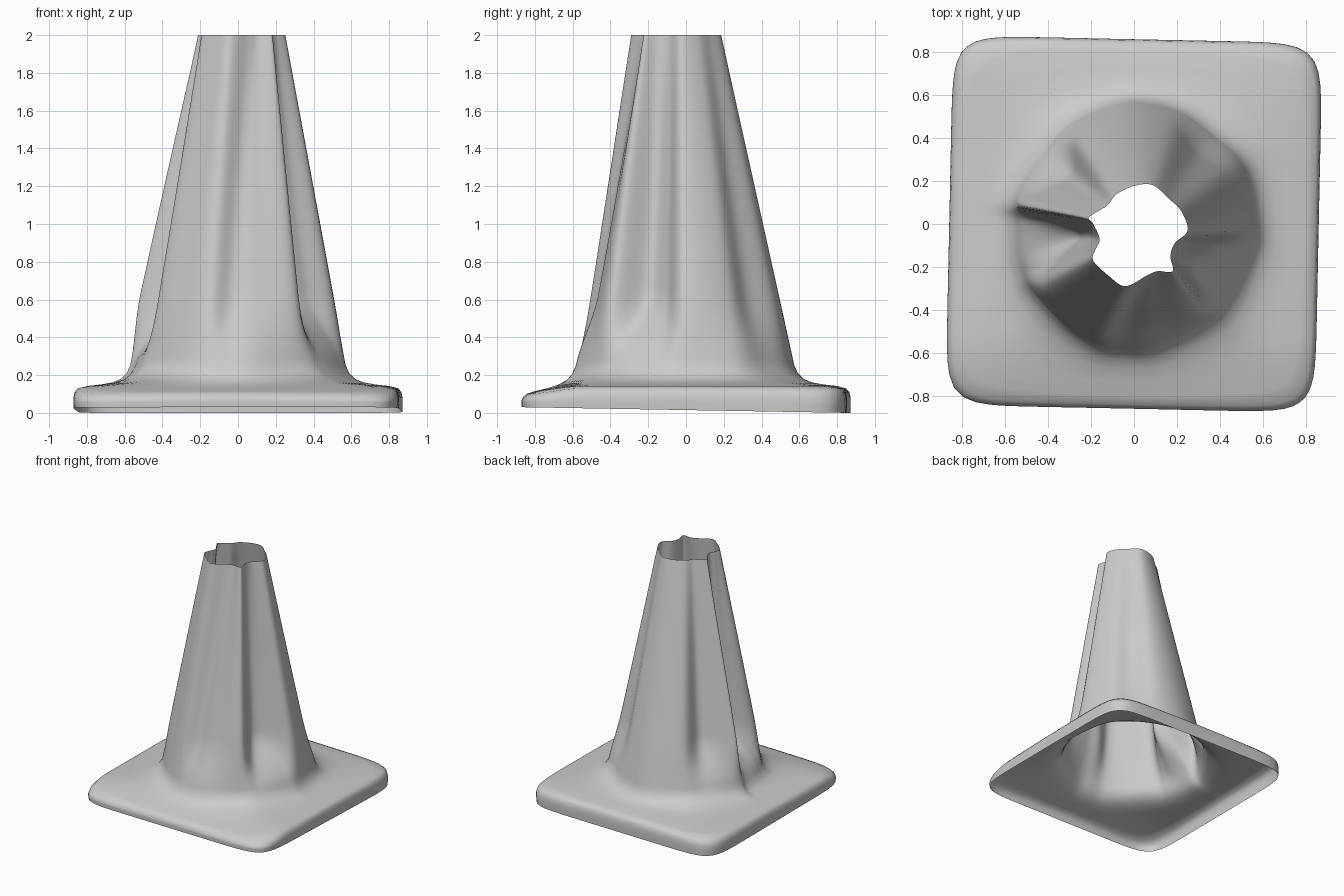
import bpy, bmesh, math
from mathutils import Vector

old = bpy.data.objects.get("Cube")
if old:
    bpy.data.objects.remove(old)

# Folds around the cone: foot x, foot y, rim x, rim y, inward dent
FOLDS = [
    (.57, -.01, .25, -.03, 0),       # left ridge
    (.52, .27, .22, .06, .03),
    (.37, .42, .16, .12, .09),
    (.19, .54, .09, .18, 0),
    (-.05, .57, .01, .18, 0),        # back
    (-.3, .47, -.08, .14, 0),
    (-.42, .34, -.12, .09, .2),      # back right valley
    (-.52, .2, -.15, .07, .08),
    (-.57, .09, -.21, .03, -.05),    # right ridge
    (-.55, .01, -.19, 0, .3),
    (-.54, -.12, -.16, -.07, .45),   # deep right valley
    (-.52, -.22, -.18, -.12, .27),
    (-.48, -.31, -.19, -.17, 0),     # front right ridge
    (-.33, -.47, -.12, -.24, 0),
    (-.18, -.56, -.04, -.29, 0),     # front
    (-.06, -.58, .06, -.24, .09),
    (.1, -.57, .11, -.22, .07),
    (.35, -.45, .18, -.22, 0),       # front left ridge
    (.45, -.34, .17, -.15, .32),
    (.54, -.15, .19, -.09, .24),
]
STEPS, ROWS = 8, 44
FOOT, TOP, HALF = .25, 2, .86

# Base profile: share of the way from cone foot to square rim, height
FLANGE = [(1, 0), (1.004, .04), (1.003, .08), (.985, .11), (.94, .13),
          (.8, .142), (.55, .15), (.32, .162), (.17, .18), (.07, .208)]


def smooth(u):
    u = max(0, min(1, u))
    return u * u * (3 - 2 * u)


def spline_loop(points):
    """Closed smooth curve through the points."""
    loop, n = [], len(points)
    for i in range(n):
        a, b, c, d = (points[(i + k) % n] for k in (-1, 0, 1, 2))
        for s in range(STEPS):
            u = s / STEPS
            loop.append(b + (c - a) * u / 2 + (a * 2 - b * 5 + c * 4 - d) * u**2 / 2
                        + (b * 3 - a - c * 3 + d) * u**3 / 2)
    return loop


def cone_ring(t):
    shape = smooth(t / .22) * (1 - t**3)
    points = []
    for fx, fy, rx, ry, dent in FOLDS:
        p = Vector((fx, fy)).lerp(Vector((rx, ry)), t)
        points.append(p * (1 - dent * shape))
    return spline_loop(points)


def square_point(p):
    """Point on the rounded square in the direction of p."""
    d = p.normalized()
    r = HALF / (abs(d.x)**10 + abs(d.y)**10) ** (1 / 10)
    a = math.radians(-1.2)
    x, y = d * r
    return Vector((x * math.cos(a) - y * math.sin(a), x * math.sin(a) + y * math.cos(a)))


foot = cone_ring(0)
rings = []
# Square base, with its front edge slightly lifted
for share, z in FLANGE:
    ring = []
    for p in foot:
        q = p.lerp(square_point(p), share)
        lift = .015 * (1 - q.y / HALF) * smooth((.1 - z) / .1)
        sag = .03 * smooth((-q.y - .55) / .3) * smooth((z - .05) / .05)
        ring.append((q.x, q.y, max(0, z + lift - sag)))
    rings.append(ring)
# Crumpled cone
for i in range(ROWS + 1):
    t = i / ROWS
    rings.append([(p.x, p.y, FOOT + (TOP - FOOT) * t) for p in cone_ring(t)])

bm = bmesh.new()
rows = [[bm.verts.new(co) for co in ring] for ring in rings]
count = len(foot)
for low, high in zip(rows, rows[1:]):
    for i in range(count):
        j = (i + 1) % count
        bm.faces.new((low[i], low[j], high[j], high[i]))
mesh = bpy.data.meshes.new("crumpled_cone")
bm.to_mesh(mesh)
bm.free()

cone = bpy.data.objects.new("crumpled_cone", mesh)
bpy.context.collection.objects.link(cone)

grey = bpy.data.materials.new("plain grey")
grey.use_nodes = True
colour = (.6, .6, .6, 1)
grey.diffuse_color = colour
grey.node_tree.nodes["Principled BSDF"].inputs["Base Color"].default_value = colour
mesh.materials.append(grey)

bpy.context.view_layer.objects.active = cone
cone.select_set(True)
bpy.ops.object.shade_smooth_by_angle(angle=math.radians(50))
